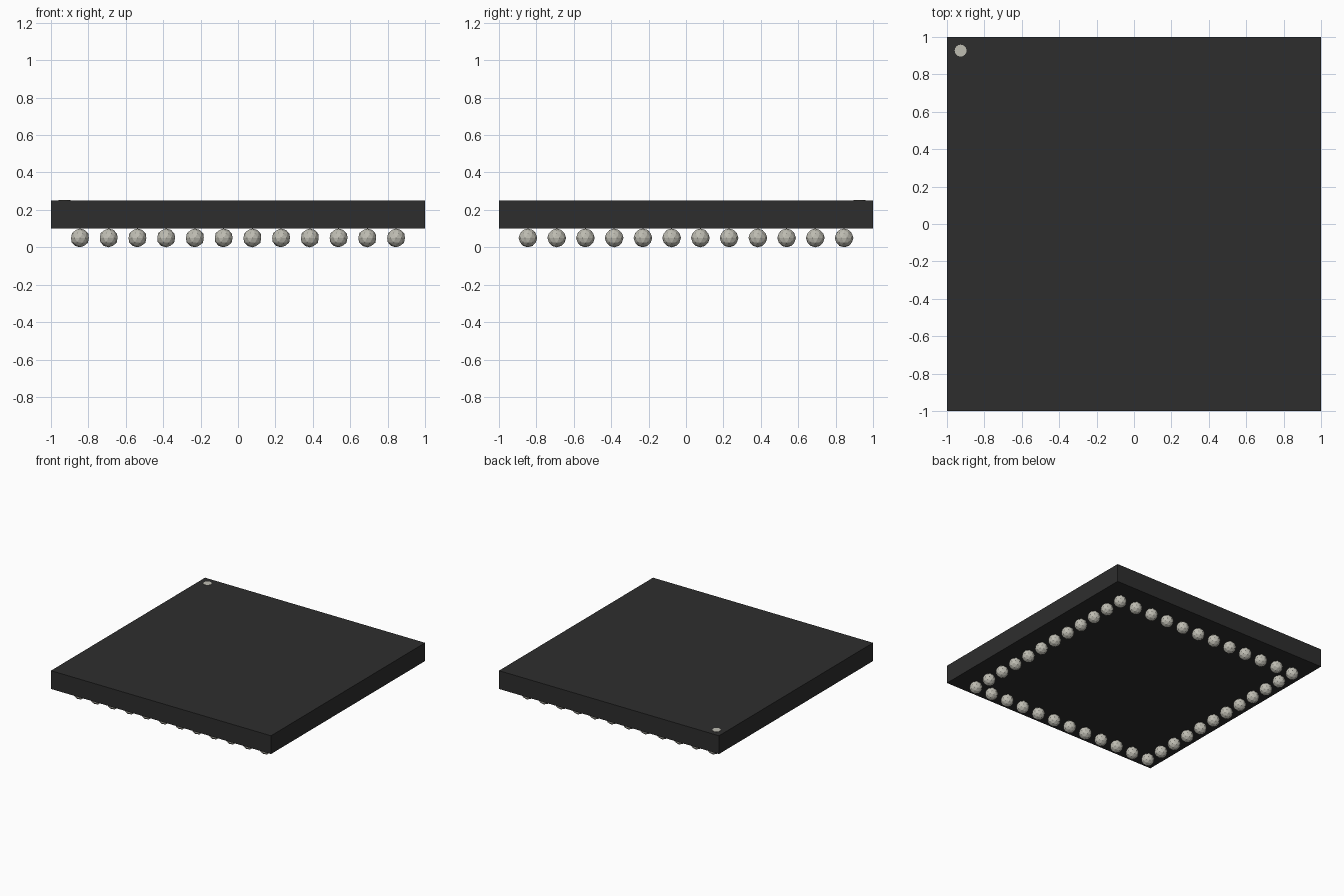
import bpy
import bmesh
from mathutils import Matrix

cube = bpy.data.objects.get("Cube")
if cube:
    bpy.data.objects.remove(cube, do_unlink=True)


def make_material(name, rgb):
    mat = bpy.data.materials.new(name)
    mat.use_nodes = True
    mat.diffuse_color = (*rgb, 1)
    bsdf = next(n for n in mat.node_tree.nodes if n.type == 'BSDF_PRINCIPLED')
    bsdf.inputs["Base Color"].default_value = (*rgb, 1)
    return mat


def make_object(name, bm, mat):
    mesh = bpy.data.meshes.new(name)
    bm.to_mesh(mesh)
    bm.free()
    mesh.materials.append(mat)
    obj = bpy.data.objects.new(name, mesh)
    bpy.context.collection.objects.link(obj)
    return obj


black = make_material("black plastic", (0.027, 0.027, 0.027))
solder = make_material("solder grey", (0.52, 0.51, 0.45))

BOTTOM, TOP = 0.1, 0.25
RADIUS = 0.05
COUNT, REACH = 12, 0.845

# Flat square package body
bm = bmesh.new()
bmesh.ops.create_cube(bm, size=1, matrix=Matrix.Translation((0, 0, (BOTTOM + TOP) / 2))
                      @ Matrix.Diagonal((2, 2, TOP - BOTTOM, 1)))
make_object("package_body", bm, black)

# Round corner marker, a thin plate on the top face
bm = bmesh.new()
bmesh.ops.create_cone(bm, cap_ends=True, segments=16, radius1=0.032, radius2=0.032,
                      depth=0.004, matrix=Matrix.Translation((-0.927, 0.927, TOP)))
make_object("corner_marker", bm, solder)

# Single square ring of solder balls under the body
bm = bmesh.new()
bmesh.ops.create_icosphere(bm, subdivisions=2, radius=RADIUS)
ball = make_object("solder_ball", bm, solder)
ball_mesh = ball.data
bpy.data.objects.remove(ball)
step = 2 * REACH / (COUNT - 1)
for i in range(COUNT):
    for j in range(COUNT):
        if {i, j} & {0, COUNT - 1}:
            obj = bpy.data.objects.new(f"solder_ball_{i + 1}_{j + 1}", ball_mesh)
            obj.location = (i * step - REACH, j * step - REACH, RADIUS)
            bpy.context.collection.objects.link(obj)
